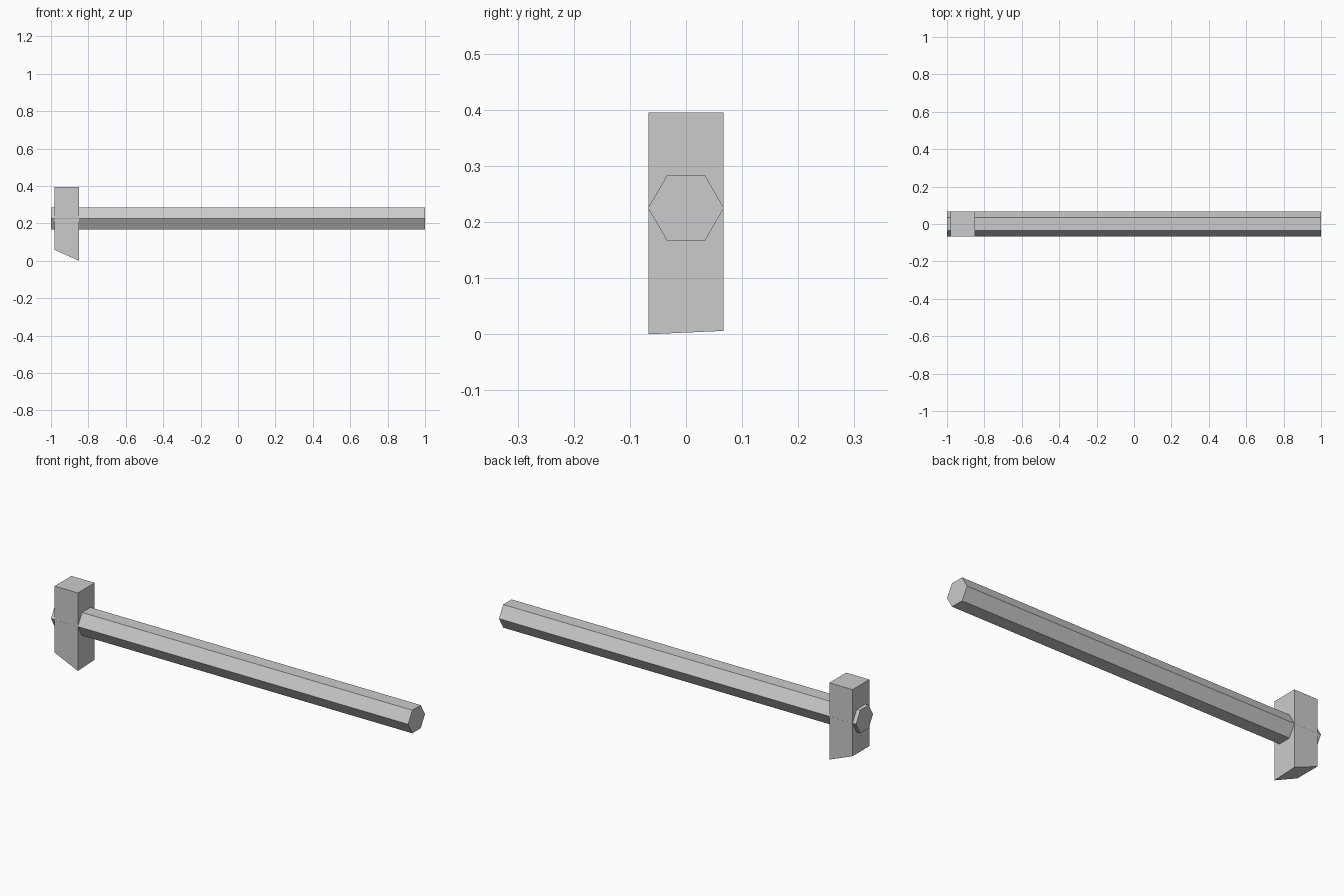
import bpy
import bmesh
from math import pi
from mathutils import Matrix, Vector

cube = bpy.data.objects.get("Cube")
if cube:
    bpy.data.objects.remove(cube, do_unlink=True)

grey = bpy.data.materials.new("plain grey")
grey.use_nodes = True
colour = (0.6, 0.6, 0.6, 1)
grey.diffuse_color = colour
grey.node_tree.nodes["Principled BSDF"].inputs["Base Color"].default_value = colour


def add_part(name, bm):
    bmesh.ops.recalc_face_normals(bm, faces=bm.faces)
    mesh = bpy.data.meshes.new(name)
    bm.to_mesh(mesh)
    bm.free()
    mesh.materials.append(grey)
    part = bpy.data.objects.new(name, mesh)
    bpy.context.collection.objects.link(part)
    return part


# Six-sided handle lying along x, with ridges facing front and back
bm = bmesh.new()
bmesh.ops.create_cone(bm, cap_ends=True, segments=6, radius1=0.0675,
                      radius2=0.0675, depth=2)
bmesh.ops.rotate(bm, verts=bm.verts, matrix=Matrix.Rotation(pi / 2, 3, "Y"))
bmesh.ops.translate(bm, verts=bm.verts, vec=Vector((0, 0, 0.225)))
add_part("handle", bm)

# Block head whose underside slopes down toward the handle side
left, right, half_depth, top = -0.98, -0.85, 0.067, 0.395
bm = bmesh.new()
bmesh.ops.create_cube(bm, size=2)
for v in bm.verts:
    inner, back, upper = v.co.x > 0, v.co.y > 0, v.co.z > 0
    v.co.x = right if inner else left
    v.co.y = half_depth if back else -half_depth
    bottom = (0.006 if back else 0.0) if inner else 0.058
    v.co.z = top if upper else bottom
add_part("head", bm)
